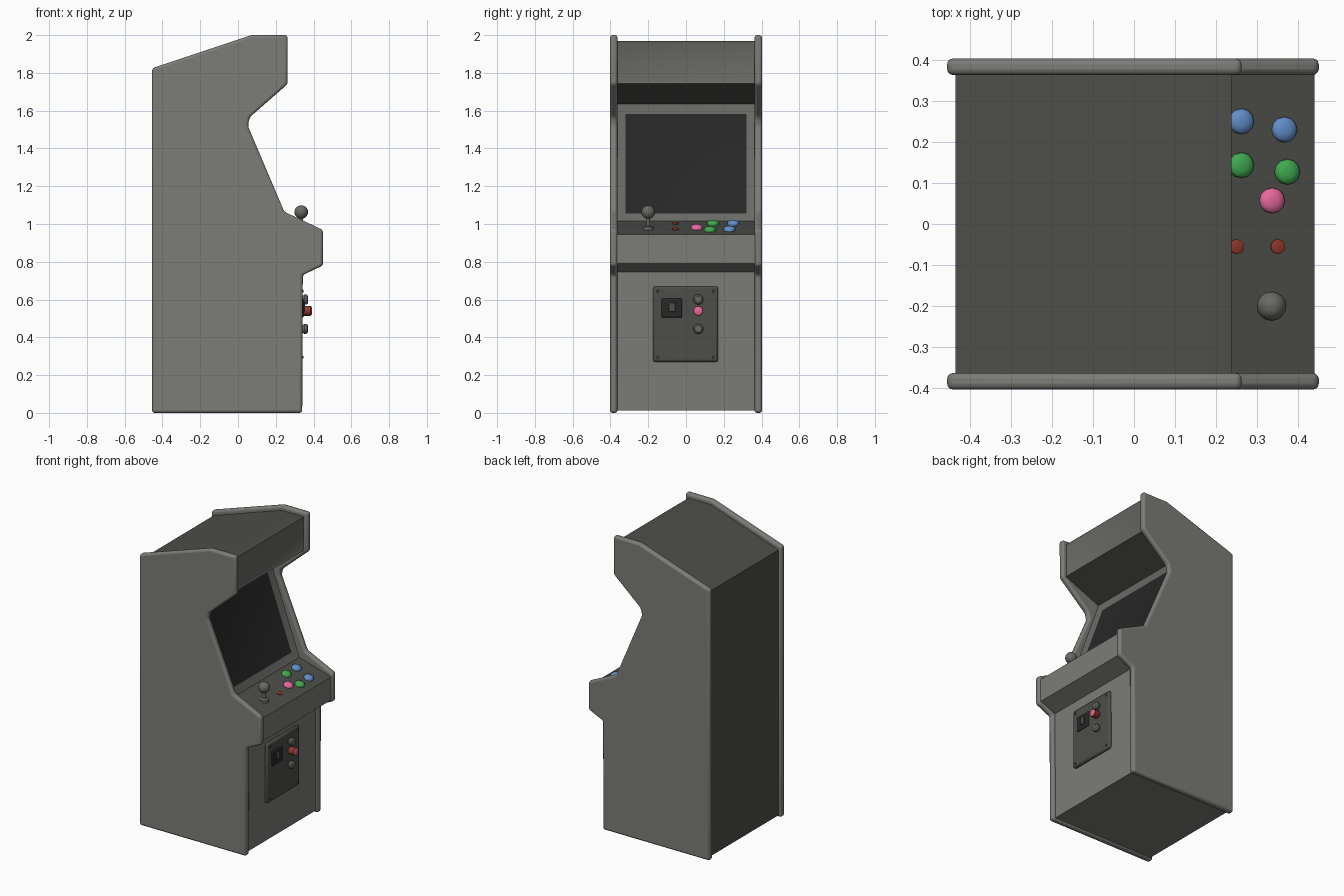
import bpy, bmesh, math
from mathutils import Vector

cube = bpy.data.objects.get("Cube")
if cube:
    bpy.data.objects.remove(cube)


def material(name, r, g, b):
    m = bpy.data.materials.new(name)
    m.use_nodes = True
    m.diffuse_color = (r, g, b, 1)
    m.node_tree.nodes["Principled BSDF"].inputs["Base Color"].default_value = (r, g, b, 1)
    return m


BODY = material("cabinet grey", .2, .2, .185)
MID = material("trim grey", .14, .14, .13)
DARK = material("panel dark grey", .075, .075, .068)
BLACK = material("screen black", .02, .02, .021)
BLUE = material("button blue", .12, .27, .58)
GREEN = material("button green", .05, .4, .08)
PINK = material("button pink", .8, .14, .34)
RED = material("button red", .28, .04, .025)


def finish(name, bm, mats, bevel=0, segments=2):
    bmesh.ops.recalc_face_normals(bm, faces=bm.faces)
    mesh = bpy.data.meshes.new(name)
    bm.to_mesh(mesh)
    bm.free()
    for m in mats:
        mesh.materials.append(m)
    ob = bpy.data.objects.new(name, mesh)
    bpy.context.collection.objects.link(ob)
    if bevel:
        mod = ob.modifiers.new("Bevel", "BEVEL")
        mod.width, mod.segments, mod.limit_method = bevel, segments, "ANGLE"
    bpy.ops.object.select_all(action="DESELECT")
    ob.select_set(True)
    bpy.context.view_layer.objects.active = ob
    bpy.ops.object.shade_smooth_by_angle(angle=math.radians(35))
    return ob


def extrude_profile(points, y0, y1):
    """Prism of an x-z outline; returns the mesh and its rim faces in order."""
    bm = bmesh.new()
    a = [bm.verts.new((x, y0, z)) for x, z in points]
    b = [bm.verts.new((x, y1, z)) for x, z in points]
    bm.faces.new(a)
    bm.faces.new(b[::-1])
    n = len(points)
    rim = [bm.faces.new((a[i], b[i], b[(i + 1) % n], a[(i + 1) % n])) for i in range(n)]
    return bm, rim


def box(name, low, high, mat, bevel=0):
    bm, _ = extrude_profile([(low[0], low[2]), (high[0], low[2]),
                             (high[0], high[2]), (low[0], high[2])], low[1], high[1])
    return finish(name, bm, [mat], bevel)


def lathe(name, origin, axis, profile, mat, sides=12):
    """Turned part: profile is (radius, height) pairs along the axis."""
    bm = bmesh.new()
    turn = Vector((0, 0, 1)).rotation_difference(Vector(axis)).to_matrix()
    rings = []
    for r, h in profile:
        angles = [2 * math.pi * i / sides for i in range(sides)]
        rings.append([bm.verts.new(Vector(origin) + turn @ Vector((r * math.cos(t), r * math.sin(t), h)))
                      for t in angles])
    for p, q in zip(rings, rings[1:]):
        for i in range(sides):
            j = (i + 1) % sides
            bm.faces.new((p[i], p[j], q[j], q[i]))
    bm.faces.new(rings[0][::-1])
    bm.faces.new(rings[-1])
    return finish(name, bm, [mat])


# Side panels, rounded along their outline
outline = [(-.455, 0), (-.455, 1.825), (.07, 2), (.262, 2), (.262, 1.74), (.062, 1.565),
           (.052, 1.52), (.245, 1.065), (.45, .968), (.45, .78), (.343, .73), (.34, 0)]
for name, y in (("right_side_panel", -.403), ("left_side_panel", .363)):
    bm, _ = extrude_profile(outline, y, y + .04)
    finish(name, bm, [BODY], .014, 3)

# Cabinet core between the sides: each point carries the material slot of the face that follows
core = [(-.435, .012, 2), (-.435, 1.8, 2), (.07, 1.97, 2), (.238, 1.97, 1), (.238, 1.745, 2),
        (-.02, 1.635, 1), (.205, 1.015, 2), (.44, .945, 0), (.44, .79, 0), (.325, .745, 0), (.322, .012, 0)]
bm, rim = extrude_profile([p[:2] for p in core], -.37, .37)
bmesh.ops.recalc_face_normals(bm, faces=bm.faces)
for face, point in zip(rim, core):
    face.material_index = point[2]
marquee, bezel = rim[3], rim[5]
bmesh.ops.inset_individual(bm, faces=[marquee], thickness=.018, depth=-.006)
bmesh.ops.inset_individual(bm, faces=[bezel], thickness=.07, depth=-.015)
bezel.material_index = 3
finish("cabinet_core", bm, [BODY, MID, DARK, BLACK])

# Coin door with slot plate and knobs
box("coin_door", (.31, -.175, .27), (.342, .17, .67), DARK, .012)
box("coin_slot_plate", (.335, -.13, .505), (.349, -.02, .605), BLACK, .008)
box("coin_return_flap", (.34, -.09, .535), (.355, -.055, .585), DARK, .004)
knob = [(.02, 0), (.024, .008), (.027, .012), (.026, .024), (.018, .031)]
for name, z in (("upper_door_knob", .6), ("lower_door_knob", .445)):
    lathe(name, (.34, .065, z), (1, 0, 0), knob, MID)
lathe("coin_button_rim", (.34, .065, .54), (1, 0, 0),
      [(.02, 0), (.026, .01), (.026, .044), (.022, .049)], RED)
lathe("coin_button_face", (.389, .065, .54), (1, 0, 0), [(.022, 0), (.016, .003)], PINK)
for y in (-.15, .145):
    for z in (.295, .645):
        lathe("door_screw", (.339, y, z), (1, 0, 0), [(.008, 0), (.006, .008)], DARK, 8)

# Control buttons standing on the sloped panel
slope = Vector((.07, 0, .235)).normalized()


def on_panel(x, y):
    return (x, y, 1.015 - (x - .205) * .07 / .235)


dome = [(.031, -.004), (.031, .009), (.026, .016), (.013, .021)]
flat = [(.018, -.004), (.018, .004), (.014, .006)]
buttons = [("rear_blue_button", .26, .25, BLUE, dome), ("front_blue_button", .365, .23, BLUE, dome),
           ("rear_green_button", .26, .143, GREEN, dome), ("front_green_button", .372, .127, GREEN, dome),
           ("pink_button", .335, .057, PINK, dome),
           ("rear_start_button", .25, -.055, RED, flat), ("front_start_button", .35, -.055, RED, flat)]
for name, x, y, mat, shape in buttons:
    lathe(name, on_panel(x, y), slope, shape, mat)

# Joystick: collar, shaft and ball
base = on_panel(.335, -.2)
lathe("joystick_shaft", base, (0, 0, 1),
      [(.03, -.01), (.028, .008), (.01, .014), (.009, .065)], MID)
ball = [(.036 * math.sin(math.pi * k / 10), .087 - .036 * math.cos(math.pi * k / 10)) for k in range(1, 10)]
lathe("joystick_ball", base, (0, 0, 1), ball, MID, 16)
